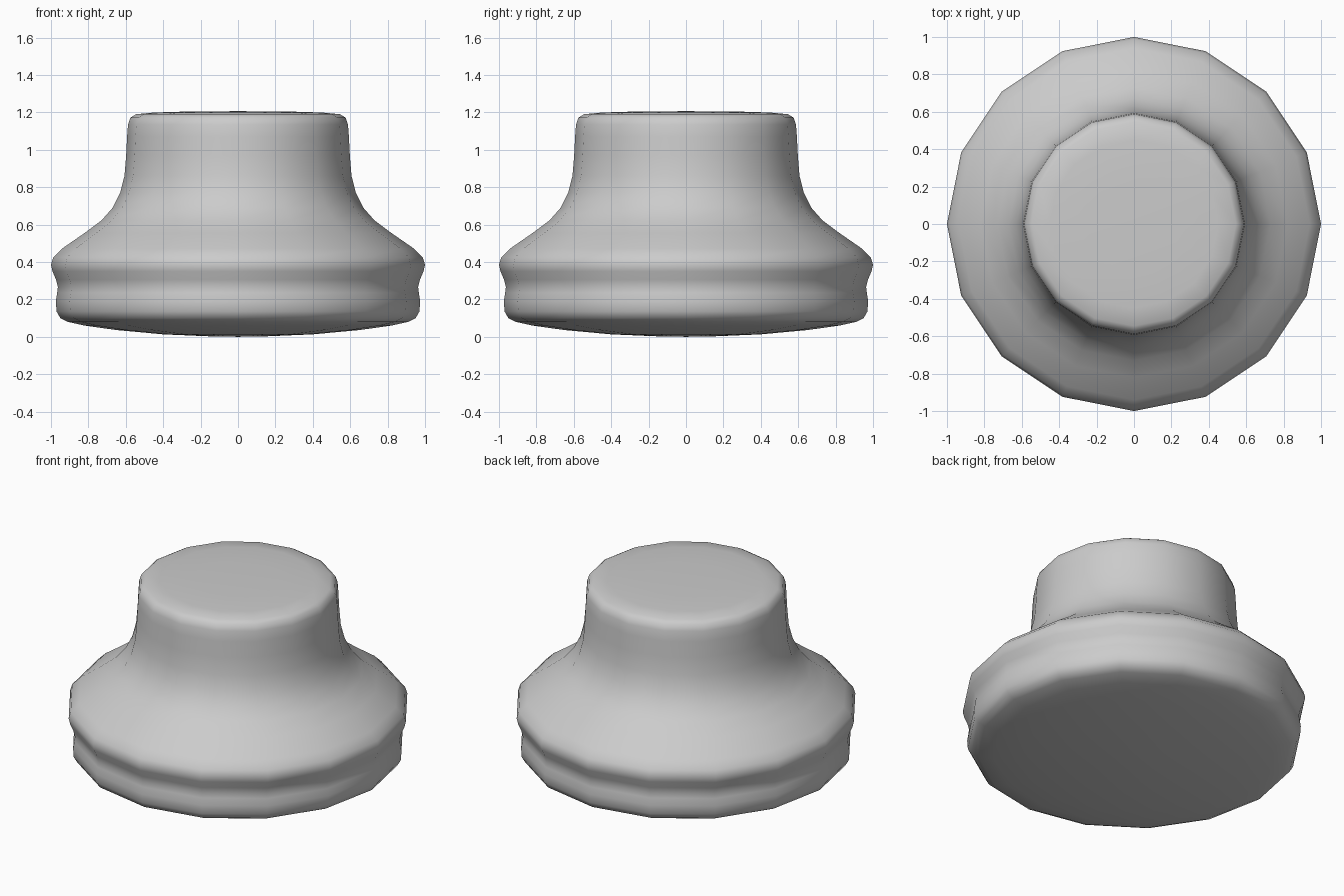
import bpy, bmesh
from math import cos, sin, pi

if "Cube" in bpy.data.objects:
    bpy.data.objects.remove(bpy.data.objects["Cube"])

SIDES = 16

# Half profile (radius, height) from the slightly domed base up to the top
PROFILE = [
    (0.14, 0.002), (0.40, 0.013), (0.65, 0.036), (0.82, 0.060), (0.91, 0.080),
    (0.95, 0.100), (0.970, 0.135), (0.974, 0.19), (0.967, 0.235), (0.963, 0.265),
    (0.973, 0.305), (0.992, 0.35), (1.0, 0.385), (0.988, 0.425), (0.94, 0.472),
    (0.82, 0.555), (0.73, 0.622), (0.67, 0.69), (0.63, 0.77), (0.607, 0.86),
    (0.598, 0.97), (0.593, 1.07), (0.588, 1.135), (0.575, 1.172), (0.545, 1.19),
    (0.45, 1.199), (0.25, 1.205),
]


def lathe(name, profile, z_bottom, z_top):
    bm = bmesh.new()
    rings = [[bm.verts.new((r * cos(2 * pi * i / SIDES), r * sin(2 * pi * i / SIDES), z))
              for i in range(SIDES)] for r, z in profile]
    low, high = bm.verts.new((0, 0, z_bottom)), bm.verts.new((0, 0, z_top))
    for i in range(SIDES):
        j = (i + 1) % SIDES
        for a, b in zip(rings, rings[1:]):
            bm.faces.new((a[i], a[j], b[j], b[i]))
        bm.faces.new((low, rings[0][j], rings[0][i]))
        bm.faces.new((high, rings[-1][i], rings[-1][j]))
    for f in bm.faces:
        f.smooth = True
    mesh = bpy.data.meshes.new(name)
    bm.to_mesh(mesh)
    bm.free()
    obj = bpy.data.objects.new(name, mesh)
    bpy.context.collection.objects.link(obj)
    return obj


# Turned body: grooved foot, flared shoulder and straight neck
lathe("turned_knob", PROFILE, 0.0, 1.206)
